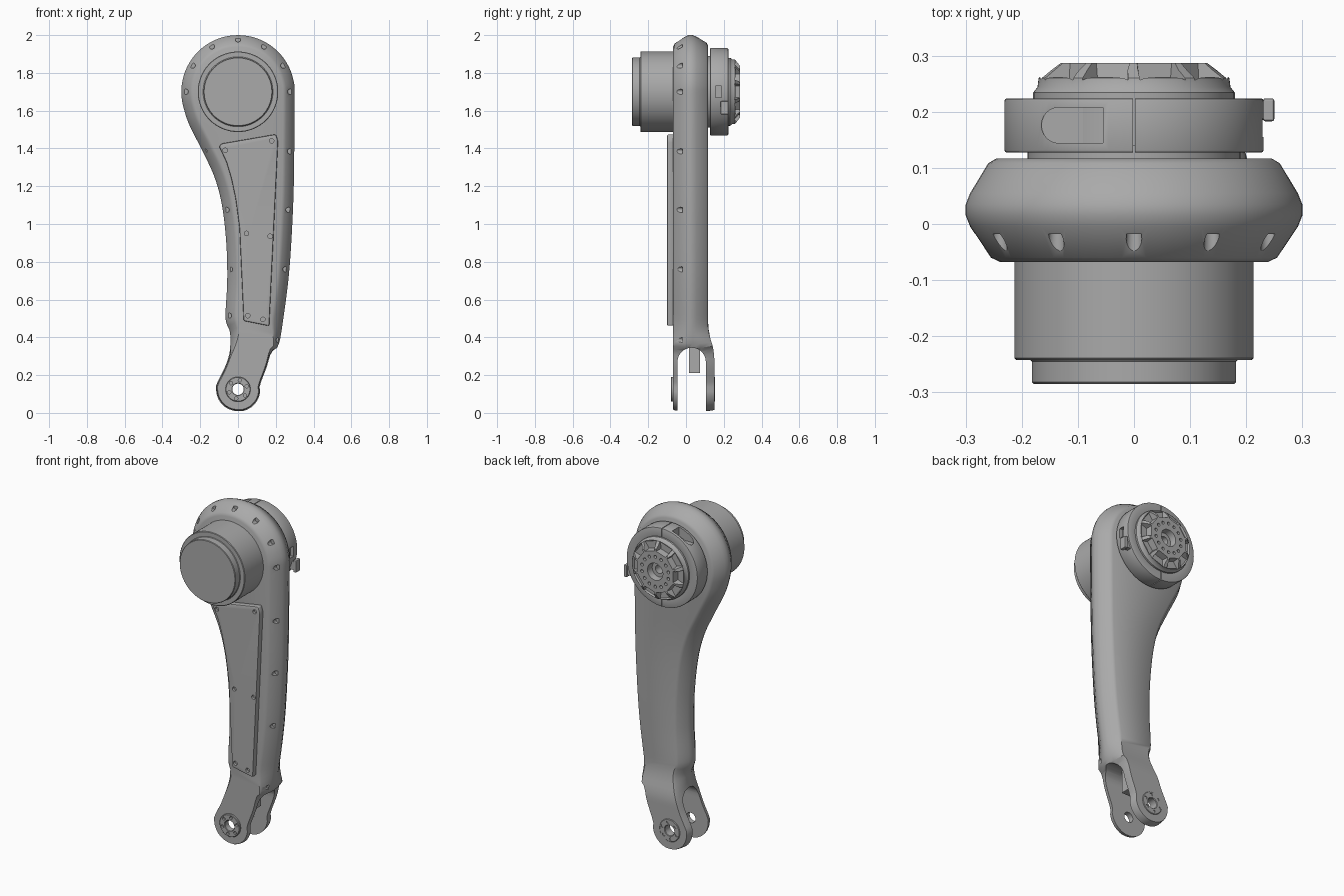
import bpy, bmesh
from math import sin, cos, pi, radians
from mathutils import Vector, Matrix

if "Cube" in bpy.data.objects:
    bpy.data.objects.remove(bpy.data.objects["Cube"])

grey = bpy.data.materials.new("machined grey")
grey.use_nodes = True
grey.diffuse_color = (0.4, 0.4, 0.4, 1)
grey.node_tree.nodes["Principled BSDF"].inputs["Base Color"].default_value = (0.4, 0.4, 0.4, 1)

HEAD = 1.70    # height of the upper axis
FOOT = 0.125   # height of the lower axis


def finish(bm, name):
    bmesh.ops.remove_doubles(bm, verts=bm.verts, dist=1e-5)
    bmesh.ops.recalc_face_normals(bm, faces=bm.faces)
    mesh = bpy.data.meshes.new(name)
    bm.to_mesh(mesh)
    bm.free()
    mesh.materials.append(grey)
    ob = bpy.data.objects.new(name, mesh)
    bpy.context.collection.objects.link(ob)
    return ob


def activate(ob):
    bpy.ops.object.select_all(action='DESELECT')
    ob.select_set(True)
    bpy.context.view_layer.objects.active = ob


def bevel(ob, width, segments=2):
    mod = ob.modifiers.new("bevel", 'BEVEL')
    mod.width, mod.segments, mod.limit_method = width, segments, 'ANGLE'
    mod.angle_limit = radians(40)
    activate(ob)
    bpy.ops.object.modifier_apply(modifier=mod.name)


def cut(ob, bm):
    cutter = finish(bm, "cutter")
    cutter.hide_render = True
    mod = ob.modifiers.new("cut", 'BOOLEAN')
    mod.operation, mod.solver, mod.object = 'DIFFERENCE', 'EXACT', cutter
    activate(ob)
    bpy.ops.object.modifier_apply(modifier=mod.name)
    bpy.data.objects.remove(cutter)


def smooth(ob, angle=32):
    activate(ob)
    bpy.ops.object.shade_smooth_by_angle(angle=radians(angle))


def revolve(bm, profile, x=0, z=HEAD, n=64):
    """Turn (radius, y) points about an axis along y."""
    rings = [[bm.verts.new((x + r * sin(2 * pi * i / n), y, z + r * cos(2 * pi * i / n)))
              for i in range(n)] for r, y in profile]
    for a, b in zip(rings, rings[1:]):
        for i in range(n):
            bm.faces.new((a[i], a[i - 1], b[i - 1], b[i]))


def drill(bm, x, z, r, y0, y1, n=16):
    revolve(bm, [(0, y0), (r, y0), (r, y1), (0, y1)], x, z, n)


def box(bm, lo, hi):
    lo, hi = Vector(lo), Vector(hi)
    m = Matrix.Translation((lo + hi) / 2) @ Matrix.Diagonal((*(hi - lo), 1))
    bmesh.ops.create_cube(bm, size=1, matrix=m)


def turned(name, profile, z=HEAD, n=64):
    bm = bmesh.new()
    revolve(bm, profile, 0, z, n)
    return finish(bm, name)


def arc(cz, r, start, end, n=9):
    return [Vector((r * cos(radians(start + (end - start) * i / (n - 1))),
                    cz + r * sin(radians(start + (end - start) * i / (n - 1))))) for i in range(n)]


def resample(pts, n):
    """Smooth curve through the points, evenly spaced."""
    p = [2 * pts[0] - pts[1]] + pts + [2 * pts[-1] - pts[-2]]
    fine = []
    for a, b, c, d in zip(p, p[1:], p[2:], p[3:]):
        for k in range(10):
            t = k / 10
            fine.append(0.5 * (2 * b + (c - a) * t + (2 * a - 5 * b + 4 * c - d) * t ** 2
                               + (3 * b - a - 3 * c + d) * t ** 3))
    fine.append(pts[-1])
    run = [0]
    for a, b in zip(fine, fine[1:]):
        run.append(run[-1] + (b - a).length)
    out, j = [], 0
    for i in range(n):
        s = run[-1] * i / (n - 1)
        while j < len(run) - 2 and run[j + 1] < s:
            j += 1
        out.append(fine[j].lerp(fine[j + 1], (s - run[j]) / (run[j + 1] - run[j])))
    return out


def ramp(z, low, high):
    t = min(1, max(0, (z - low) / (high - low)))
    return t * t * (3 - 2 * t)


# Arm shell: left and right outlines, stacked in inset layers, wider at the fork
V = Vector
left = arc(HEAD, 0.3, 90, 195, 12) + [V(p) for p in (
    (-0.26, 1.53), (-0.19, 1.39), (-0.125, 1.25), (-0.085, 1.1), (-0.062, 0.9), (-0.057, 0.7),
    (-0.066, 0.5), (-0.043, 0.43), (-0.043, 0.34), (-0.07, 0.25))] + arc(FOOT, 0.12, 165, 270)
right = arc(HEAD, 0.3, 90, 0, 12) + [V(p) for p in (
    (0.298, 1.4), (0.292, 1.1), (0.272, 0.76), (0.24, 0.5), (0.215, 0.36), (0.18, 0.32),
    (0.155, 0.24))] + arc(FOOT, 0.122, 10, -90)
N = 90
left, right = resample(left, N), resample(right, N)
loop = left + right[-2:0:-1]
bm = bmesh.new()
layers = []
for inset, y in ((0.062, -0.068), (0.045, -0.06), (0.008, -0.005), (0, 0.015), (0, 0.035),
                 (0.008, 0.055), (0.04, 0.108), (0.055, 0.117)):
    layer = []
    for i, p in enumerate(loop):
        t = (loop[(i + 1) % len(loop)] - loop[i - 1]).normalized()
        q = p + V((-t.y, t.x)) * inset * (0.2 + 0.8 * ramp(p.y, 0.28, 0.5))
        flare = 0.033 * (1 - ramp(p.y, 0.28, 0.46)) if y > 0.05 else 0
        layer.append(bm.verts.new((q.x, y + flare, q.y)))
    layers.append(layer)
M = len(loop)
for a, b in zip(layers, layers[1:]):
    for i in range(M):
        bm.faces.new((a[i - 1], a[i], b[i], b[i - 1]))
for cap in (layers[0], layers[-1]):
    bm.faces.new((cap[0], cap[1], cap[-1]))
    for i in range(1, N - 2):
        bm.faces.new((cap[i], cap[i + 1], cap[M - i - 1], cap[M - i]))
    bm.faces.new((cap[N - 2], cap[N - 1], cap[N]))
shell = finish(bm, "arm_shell")

# Fork slot with an arched top
bm = bmesh.new()
half, mid, spring = 0.075, 0.03, 0.27
section = [(mid - half, -0.1)] + [(mid - half * cos(pi * i / 16), spring + 0.075 * sin(pi * i / 16))
                                  for i in range(17)] + [(mid + half, -0.1)]
face = bm.faces.new([bm.verts.new((-0.5, y, z)) for y, z in section])
ext = bmesh.ops.extrude_face_region(bm, geom=[face])
bmesh.ops.translate(bm, vec=(1, 0, 0), verts=[g for g in ext["geom"] if isinstance(g, bmesh.types.BMVert)])
cut(shell, bm)

# Edge screw holes and the lower bore
bm = bmesh.new()
holes = [(0.277 * sin(radians(a)), HEAD + 0.277 * cos(radians(a))) for a in range(-90, 91, 30)]
holes += [(-0.178, 1.385), (-0.06, 1.075), (-0.042, 0.76), (-0.048, 0.515),
          (0.275, 1.385), (0.268, 1.075), (0.252, 0.76), (0.216, 0.385)]
for x, z in holes:
    drill(bm, x, z, 0.014, -0.2, -0.018)
drill(bm, 0, FOOT, 0.03, -0.3, 0.3, 32)
cut(shell, bm)
smooth(shell)

# Stop block inside the fork
bm = bmesh.new()
box(bm, (0.02, 0.015, 0.21), (0.1, 0.075, 0.36))
bevel(finish(bm, "fork_stop"), 0.004)

# Bearing hubs on both fork sides
for name, y0, y1 in (("front_hub", -0.08, -0.046), ("back_hub", 0.106, 0.154)):
    hub = turned(name, [(0.03, y0), (0.066, y0), (0.066, y1), (0.03, y1), (0.03, y0)], FOOT, 40)
    bevel(hub, 0.003, 1)
    bm = bmesh.new()
    for k in range(6):
        a = k * pi / 3 + 0.2
        drill(bm, 0.049 * sin(a), FOOT + 0.049 * cos(a), 0.009, y0 - 0.05, y1 + 0.05, 12)
    cut(hub, bm)
    smooth(hub)

# Front cover plate with screw holes
outline = [(-0.1, 1.41), (-0.09, 1.425), (0.2, 1.475), (0.212, 1.44), (0.165, 0.46), (0.03, 0.487),
           (0.016, 0.8), (0.008, 0.98), (-0.012, 1.13), (-0.035, 1.24), (-0.062, 1.33)]
bm = bmesh.new()
face = bm.faces.new([bm.verts.new((x, -0.1, z)) for x, z in outline])
bmesh.ops.bevel(bm, geom=list(bm.verts), offset=0.02, segments=4, profile=0.5,
                affect='VERTICES', clamp_overlap=True)
ext = bmesh.ops.extrude_face_region(bm, geom=list(bm.faces))
bmesh.ops.translate(bm, vec=(0, 0.035, 0), verts=[g for g in ext["geom"] if isinstance(g, bmesh.types.BMVert)])
plate = finish(bm, "cover_plate")
bevel(plate, 0.006)
bm = bmesh.new()
for x, z in ((-0.068, 1.39), (0.178, 1.44), (0.045, 0.95), (0.17, 0.935), (0.052, 0.515), (0.132, 0.495)):
    drill(bm, x, z, 0.012, -0.2, -0.085)
cut(plate, bm)
smooth(plate)

# Front motor housing
housing = turned("motor_housing", [(0, -0.05), (0.213, -0.05), (0.213, -0.242), (0.182, -0.242),
                                   (0.182, -0.285), (0, -0.285)], n=96)
bevel(housing, 0.003, 1)
smooth(housing)

# Neck and split clamp ring behind the head
smooth(turned("neck", [(0, 0.1), (0.19, 0.1), (0.19, 0.14), (0, 0.14)]))
ring = turned("clamp_ring", [(0.165, 0.127), (0.231, 0.127), (0.231, 0.224), (0.165, 0.224), (0.165, 0.127)], n=96)
bevel(ring, 0.005)
bm = bmesh.new()
box(bm, (-0.002, 0.1, 1.4), (0.002, 0.3, 2))
cut(ring, bm)
bm = bmesh.new()
bolt = [(-0.055, 0.144), (-0.055, 0.208)] + [(-0.133 - 0.032 * sin(pi * i / 12), 0.176 + 0.032 * cos(pi * i / 12))
                                            for i in range(13)]
face = bm.faces.new([bm.verts.new((x, y, 1.855)) for x, y in bolt])
ext = bmesh.ops.extrude_face_region(bm, geom=[face])
bmesh.ops.translate(bm, vec=(0, 0, 0.2), verts=[g for g in ext["geom"] if isinstance(g, bmesh.types.BMVert)])
cut(ring, bm)
bm = bmesh.new()
box(bm, (0.21, 0.155, 1.67), (0.3, 0.188, 1.73))
cut(ring, bm)
smooth(ring)

# Side catch on the clamp ring
bm = bmesh.new()
box(bm, (0.2, 0.185, 1.59), (0.235, 0.215, 1.64))
box(bm, (0.23, 0.183, 1.58), (0.25, 0.224, 1.65))
bevel(finish(bm, "ring_catch"), 0.004)

# Back wheel: flange, cone with ten pockets, face holes and stepped bore
wheel = turned("output_wheel", [(0, 0.13), (0.18, 0.13), (0.18, 0.234), (0.172, 0.244), (0.17, 0.26),
                                (0.135, 0.287), (0.05, 0.287), (0.045, 0.25), (0.024, 0.25),
                                (0.024, 0.19), (0, 0.19)], n=80)
bm = bmesh.new()
for k in range(10):
    turn = Matrix.Translation((0, 0, HEAD)) @ Matrix.Rotation(radians(18 + 36 * k), 4, 'Y')
    corners = [(s * w, y, r) for y, grow in ((0.25, 0), (0.32, 0.008))
               for s, w, r in ((-1, 0.028 + grow, 0.122 - grow), (1, 0.028 + grow, 0.122 - grow),
                               (1, 0.042 + grow, 0.162 + grow * 4), (-1, 0.042 + grow, 0.162 + grow * 4))]
    v = [bm.verts.new(turn @ V(c)) for c in corners]
    bm.faces.new(v[:4])
    bm.faces.new(v[4:])
    for i in range(4):
        j = (i + 1) % 4
        bm.faces.new((v[i], v[j], v[j + 4], v[i + 4]))
cut(wheel, bm)
bm = bmesh.new()
for k in range(14):
    a = 2 * pi * k / 14
    drill(bm, 0.088 * sin(a), HEAD + 0.088 * cos(a), 0.009, 0.265, 0.35, 12)
cut(wheel, bm)
smooth(wheel)
